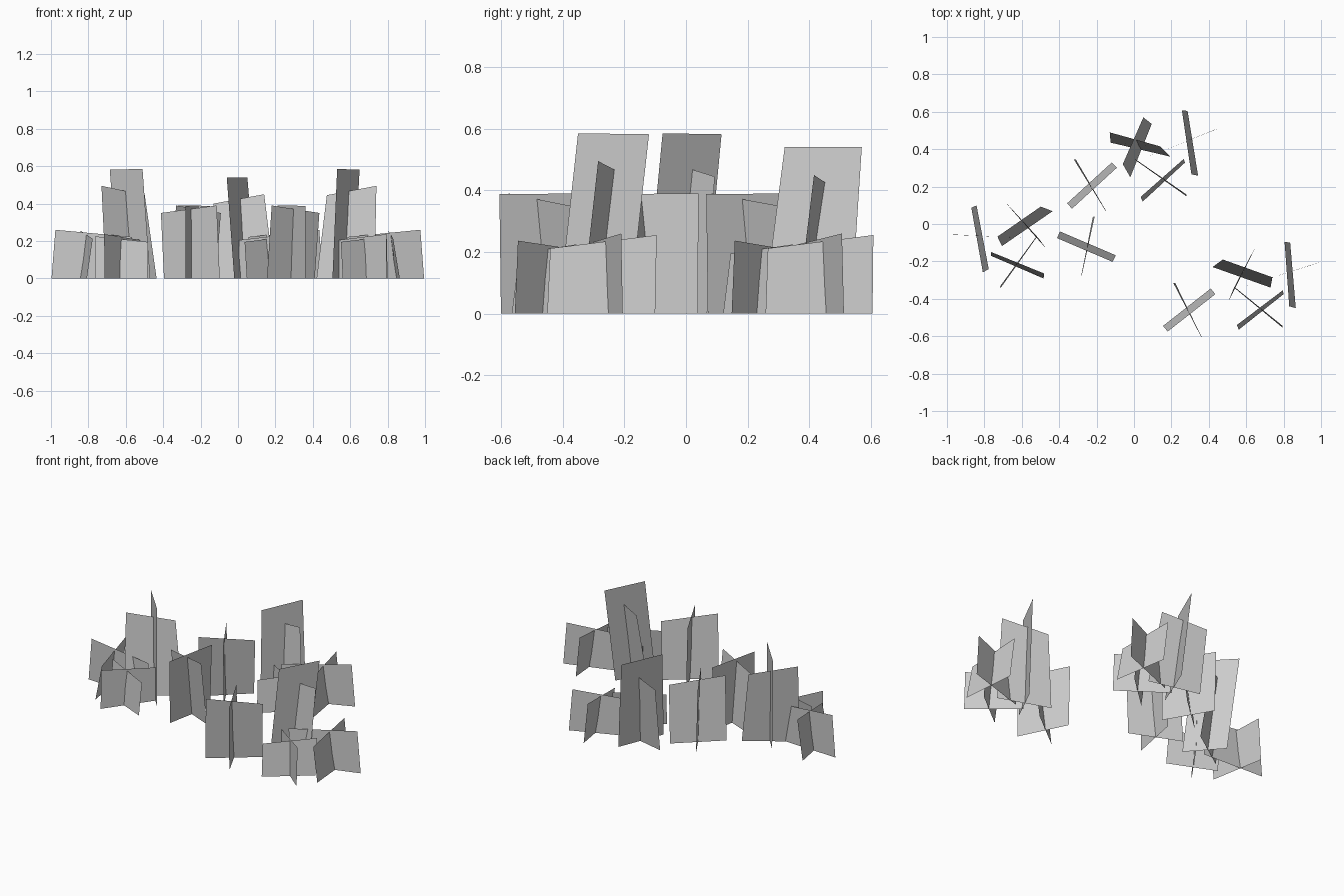
import bpy
from math import radians
from mathutils import Matrix, Vector

default_cube = bpy.data.objects.get("Cube")
if default_cube:
    bpy.data.objects.remove(default_cube, do_unlink=True)

# One plain grey for every leaf card
grey = bpy.data.materials.new("plain_grey")
grey.use_nodes = True
colour = (0.6, 0.6, 0.6, 1)
grey.diffuse_color = colour
shader = grey.node_tree.nodes["Principled BSDF"]
shader.inputs["Base Color"].default_value = colour
shader.inputs["Roughness"].default_value = 0.9


def tuft(name, placement, cards):
    """Crossed flat cards; each card is two ground points and two top points."""
    verts, faces = [], []
    for foot_start, foot_end, top_end, top_start in cards:
        first = len(verts)
        feet = [(*foot_start, 0), (*foot_end, 0)]
        verts += [placement @ Vector(p) for p in feet + [top_end, top_start]]
        faces.append(range(first, first + 4))
    mesh = bpy.data.meshes.new(name)
    mesh.from_pydata(verts, [], [tuple(f) for f in faces])
    mesh.materials.append(grey)
    mesh.update()
    obj = bpy.data.objects.new(name, mesh)
    bpy.context.collection.objects.link(obj)
    return obj


# Tall crossed cards in the middle of a clump
tall_cross = [
    ((.42, -.23), (.73, -.34), (.74, -.285, .495), (.475, -.19, .445)),
    ((.505, -.415), (.62, -.185), (.65, -.12, .582), (.53, -.35, .585)),
]
# The back clump's tall cross leans a different way
back_tall_cross = [
    ((-.125, .435), (.195, .36), (.14, .415, .45), (-.13, .49, .4)),
    ((-.02, .25), (.095, .535), (.05, .57, .54), (-.06, .32, .54)),
]
# Smaller crosses standing around the tall one
medium_cross = [
    ((.155, -.545), (.41, -.345), (.435, -.375, .35), (.18, -.575, .39)),
    ((.36, -.6), (.22, -.315), (.21, -.315, .39), (.36, -.605, .388)),
]
outer_cross = [
    ((.835, -.1), (.865, -.45), (.83, -.44, .212), (.805, -.095, .255)),
    ((.6, -.33), (.995, -.205), (.975, -.21, .26), (.585, -.335, .222)),
]
near_cross = [
    ((.56, -.565), (.8, -.375), (.795, -.355, .225), (.55, -.54, .195)),
    ((.535, -.34), (.795, -.555), (.795, -.545, .237), (.535, -.335, .205)),
]

# Clumps repeat the first one, turned or mirrored about its medium cross
pivot = Matrix.Translation((-.29, .46, 0))
mirror = Matrix.Scale(-1, 4, (1, 0, 0))


def place(x, y, turn):
    return Matrix.Translation((x, y, 0)) @ Matrix.Rotation(radians(turn), 4, 'Z')


clumps = {
    "front_left": Matrix.Identity(4),
    "back": place(-.23, .205, 4.3) @ pivot,
    "right": place(-.25, -.12, 15) @ mirror @ pivot,
}
for side, placement in clumps.items():
    tuft(side + "_medium_tuft", placement, medium_cross)
    tuft(side + "_outer_tuft", placement, outer_cross)
    tuft(side + "_near_tuft", placement, near_cross)
    if side == "back":
        tuft(side + "_tall_tuft", Matrix.Identity(4), back_tall_cross)
    else:
        tuft(side + "_tall_tuft", placement, tall_cross)
